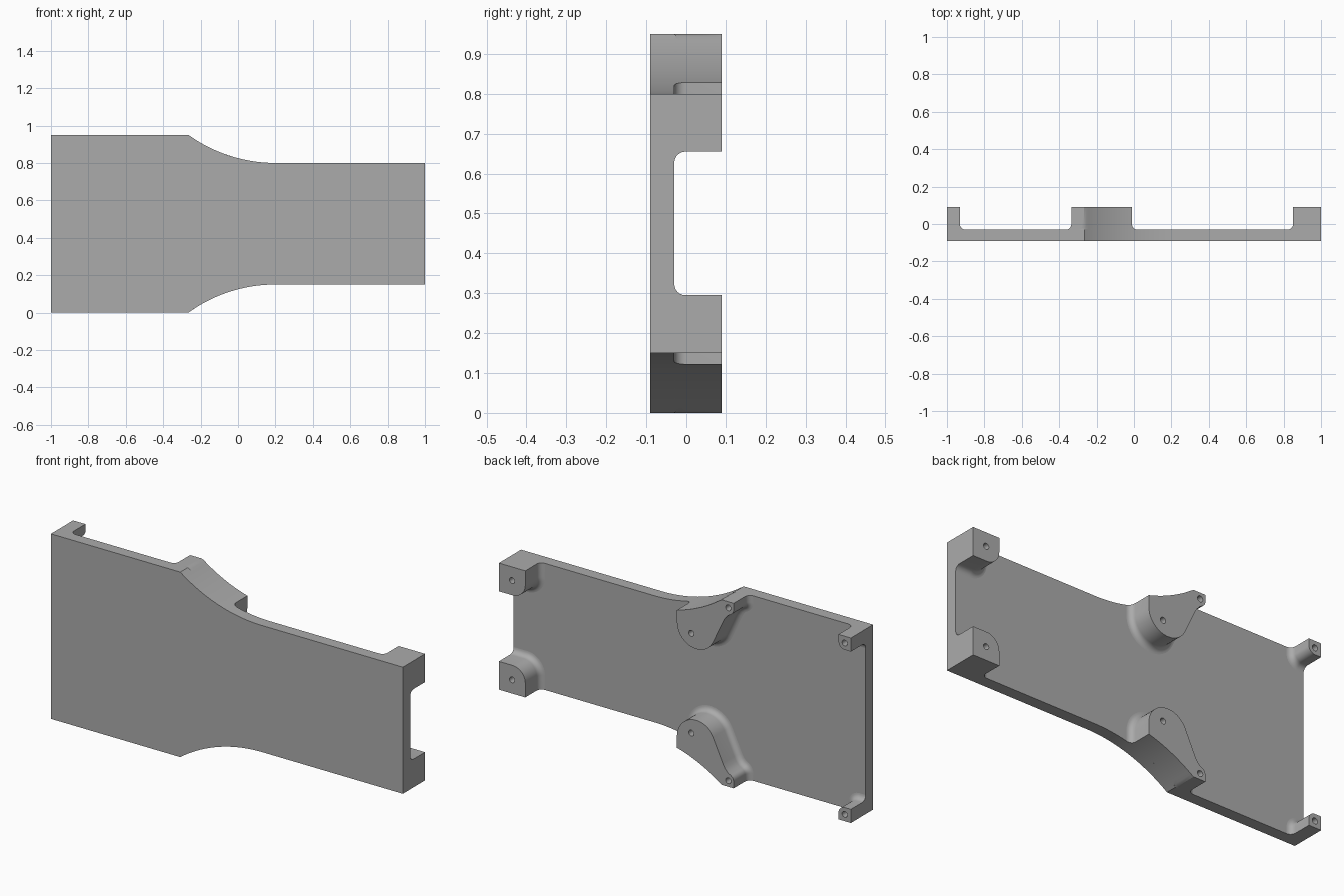
import bpy, bmesh, math

if "Cube" in bpy.data.objects:
    bpy.data.objects.remove(bpy.data.objects["Cube"])

FRONT, FLOOR, BACK = -0.09, -0.03, 0.09   # plate front, plate back, boss tops
MID = 0.475                               # mirror height
FILLET = 0.028

grey = bpy.data.materials.new("plain grey")
grey.diffuse_color = (0.41, 0.41, 0.41, 1)
grey.use_nodes = True
grey.node_tree.nodes["Principled BSDF"].inputs["Base Color"].default_value = grey.diffuse_color


def edge(x):
    """Upper edge height of the plate: wide part, sweeping arc, narrow part."""
    if x <= -0.265:
        return 0.95
    if x >= 0.2:
        return 0.80
    r = (0.465 ** 2 + 0.15 ** 2) / 0.3
    return 0.80 + r - math.sqrt(r * r - (0.2 - x) ** 2)


def arc(cx, cz, r, a0, a1, n=12):
    return [(cx + r * math.cos(math.radians(a0 + (a1 - a0) * i / n)),
             cz + r * math.sin(math.radians(a0 + (a1 - a0) * i / n))) for i in range(n + 1)]


def loft(name, levels):
    """Skin stacked outlines given as (y, [(x, z), ...]) and cap both ends."""
    bm = bmesh.new()
    rings = [[bm.verts.new((x, y, z)) for x, z in pts] for y, pts in levels]
    n = len(rings[0])
    for a, b in zip(rings, rings[1:]):
        for i in range(n):
            j = (i + 1) % n
            bm.faces.new((a[i], a[j], b[j], b[i]))
    bm.faces.new(rings[0])
    bm.faces.new(rings[-1])
    bmesh.ops.recalc_face_normals(bm, faces=bm.faces)
    me = bpy.data.meshes.new(name)
    bm.to_mesh(me)
    bm.free()
    me.materials.append(grey)
    ob = bpy.data.objects.new(name, me)
    bpy.context.collection.objects.link(ob)
    return ob


def activate(ob):
    bpy.ops.object.select_all(action='DESELECT')
    ob.select_set(True)
    bpy.context.view_layer.objects.active = ob


def offset(path, d):
    """Shift an open path sideways, to its left."""
    out = []
    for i, (x, z) in enumerate(path):
        dirs = []
        for a, b in ((i - 1, i), (i, i + 1)):
            if a >= 0 and b < len(path):
                dx, dz = path[b][0] - path[a][0], path[b][1] - path[a][1]
                l = math.hypot(dx, dz)
                dirs.append((-dz / l, dx / l))
        nx, nz = (sum(v[k] for v in dirs) / len(dirs) for k in (0, 1))
        s = d / (nx * nx + nz * nz)
        out.append((x + nx * s, z + nz * s))
    return out


def boss(name, path, holes, corner=None):
    """Screw boss with a filleted foot; its outer side is flush with the plate edge."""
    def outline(d):
        p = offset(path, d)
        if corner:
            return p + [corner]
        x0, x1 = p[0][0], p[-1][0]
        p[0], p[-1] = (x0, edge(x0)), (x1, edge(x1))
        xs = [x1 + (x0 - x1) * i / 24 for i in range(1, 24)]
        return p + [(x, edge(x)) for x in xs]
    levels = []
    for i in range(7):
        t = math.pi / 2 * i / 6
        levels.append((FLOOR + FILLET * (1 - math.cos(t)), outline(FILLET * (1 - math.sin(t)))))
    levels.append((BACK, outline(0)))
    for side in ("upper", "lower"):
        def flip(z):
            return z if side == "upper" else 2 * MID - z
        ob = loft(side + "_" + name, [(y, [(x, flip(z)) for x, z in pts]) for y, pts in levels])
        # blind screw holes
        for hx, hz in holes:
            cut = loft("hole_cutter", [(y, arc(hx, flip(hz), 0.015, 0, 345, 23))
                                       for y in (BACK - 0.09, BACK + 0.05)])
            cut.hide_render = True
            activate(ob)
            m = ob.modifiers.new("hole", 'BOOLEAN')
            m.operation, m.solver, m.object = 'DIFFERENCE', 'EXACT', cut
            bpy.ops.object.modifier_apply(modifier="hole")
            bpy.data.objects.remove(cut)
        activate(ob)
        bpy.ops.object.shade_smooth_by_angle(angle=math.radians(30))


# Plate
top = [(-1, 0.95)] + [(-0.265 + 0.465 * i / 32, edge(-0.265 + 0.465 * i / 32))
                      for i in range(33)] + [(1, 0.80)]
plate = top + [(x, 2 * MID - z) for x, z in reversed(top)]
ob = loft("plate", [(FRONT, plate), (FLOOR, plate)])
activate(ob)
bpy.ops.object.shade_smooth_by_angle(angle=math.radians(30))

# Large corner bosses on the narrow end
boss("large_corner_boss", [(1, 0.655)] + arc(0.922, 0.727, 0.072, 270, 180) + [(0.85, 0.80)],
     [(0.925, 0.73)], corner=(1, 0.80))
path = [(-0.93, 0.95)] + arc(-0.965, 0.915, 0.035, 0, -90) + [(-1, 0.88)]

# Small corner bosses on the wide end
boss("small_corner_boss", list(path), [(-0.965, 0.915)], corner=(-1, 0.95))

# Teardrop bosses along the curved edge: small lobe, hollow flank, big lobe
tear = [(-0.335, 0.95)] + arc(-0.305, 0.915, 0.03, 180, 240, 5)
tear += [(-0.302, 0.878), (-0.286, 0.860), (-0.274, 0.838)]
tear += arc(-0.12, 0.768, 0.11, 207, 360, 18) + [(-0.01, edge(-0.01))]
# big and small lobes run wide end to narrow end, so reverse for an outward offset
boss("teardrop_boss", tear[::-1], [(-0.092, 0.731), (-0.305, 0.919)])
